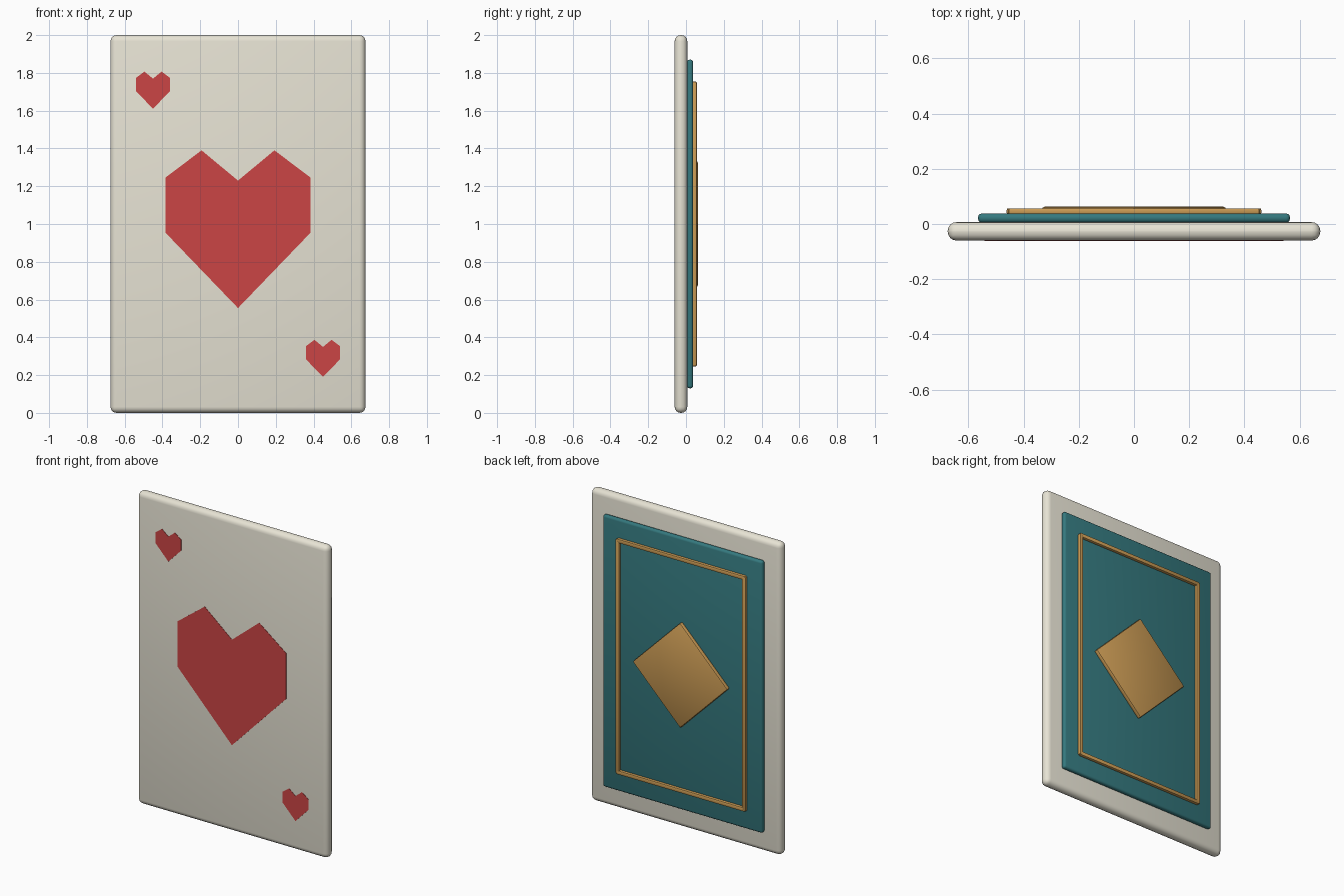
import bpy
import bmesh
import math
from mathutils import Matrix

if "Cube" in bpy.data.objects:
    bpy.data.objects.remove(bpy.data.objects["Cube"])


def material(name, rgb):
    m = bpy.data.materials.new(name)
    m.diffuse_color = (*rgb, 1)
    m.use_nodes = True
    m.node_tree.nodes["Principled BSDF"].inputs["Base Color"].default_value = m.diffuse_color
    return m


CREAM = material("cream", (0.80, 0.77, 0.66))
RED = material("red", (0.60, 0.06, 0.06))
TEAL = material("teal", (0.035, 0.19, 0.21))
GOLD = material("gold", (0.60, 0.33, 0.09))


def finish(bm, name, mat):
    bmesh.ops.recalc_face_normals(bm, faces=bm.faces)
    mesh = bpy.data.meshes.new(name)
    bm.to_mesh(mesh)
    bm.free()
    mesh.materials.append(mat)
    obj = bpy.data.objects.new(name, mesh)
    bpy.context.collection.objects.link(obj)
    return obj


def slab(name, x, z, width, height, y0, y1, bevel, segments, mat, spin=0):
    """Rounded box lying in the card plane between depths y0 and y1."""
    bm = bmesh.new()
    bmesh.ops.create_cube(bm, size=1, matrix=Matrix.Diagonal((width, y1 - y0, height, 1)))
    bmesh.ops.bevel(bm, geom=bm.edges[:], offset=bevel, segments=segments,
                    profile=0.5, affect='EDGES')
    move = Matrix.Translation((x, (y0 + y1) / 2, z)) @ Matrix.Rotation(spin, 4, 'Y')
    bmesh.ops.transform(bm, matrix=move, verts=bm.verts)
    obj = finish(bm, name, mat)
    bpy.ops.object.select_all(action='DESELECT')
    obj.select_set(True)
    bpy.context.view_layer.objects.active = obj
    bpy.ops.object.shade_smooth_by_angle(angle=math.radians(40))
    return obj


def heart(name, x, z, s):
    """Faceted heart plate on the front face; z is its bottom tip."""
    half = [(0.385, 0.40), (0.385, 0.69), (0.193, 0.835)]
    pts = [(0, 0)] + half + [(0, 0.675)] + [(-a, b) for a, b in reversed(half)]
    bm = bmesh.new()
    face = bm.faces.new([bm.verts.new((x + a * s, FRONT - 0.002, z + b * s)) for a, b in pts])
    ext = bmesh.ops.extrude_face_region(bm, geom=[face], use_keep_orig=True)
    verts = [g for g in ext["geom"] if isinstance(g, bmesh.types.BMVert)]
    bmesh.ops.translate(bm, vec=(0, 0.006, 0), verts=verts)
    return finish(bm, name, RED)


# Depth layers from front to back
FRONT, BACK, PANEL, TRIM, TOP = -0.060, 0.007, 0.038, 0.057, 0.0625

# Card body and raised back panel
slab("card_body", 0, 1, 1.35, 2.0, FRONT, BACK, 0.032, 4, CREAM)
slab("back_panel", 0, 1, 1.13, 1.74, BACK - 0.002, PANEL, 0.014, 3, TEAL)

# Gold border bars and centre diamond on the back
for sign, side, end in ((-1, "left", "bottom"), (1, "right", "top")):
    slab("border_" + side, sign * 0.448, 1, 0.026, 1.5, PANEL - 0.004, TRIM, 0.006, 2, GOLD)
    slab("border_" + end, 0, 1 + sign * 0.741, 0.91, 0.026, PANEL - 0.004, TRIM, 0.006, 2, GOLD)
slab("back_diamond", 0, 1, 0.475, 0.475, PANEL - 0.004, TOP, 0.008, 2, GOLD, math.pi / 4)

# Hearts on the front
heart("heart_centre", 0, 0.555, 1.0)
heart("heart_upper", -0.45, 1.61, 0.236)
heart("heart_lower", 0.45, 0.19, 0.236)
